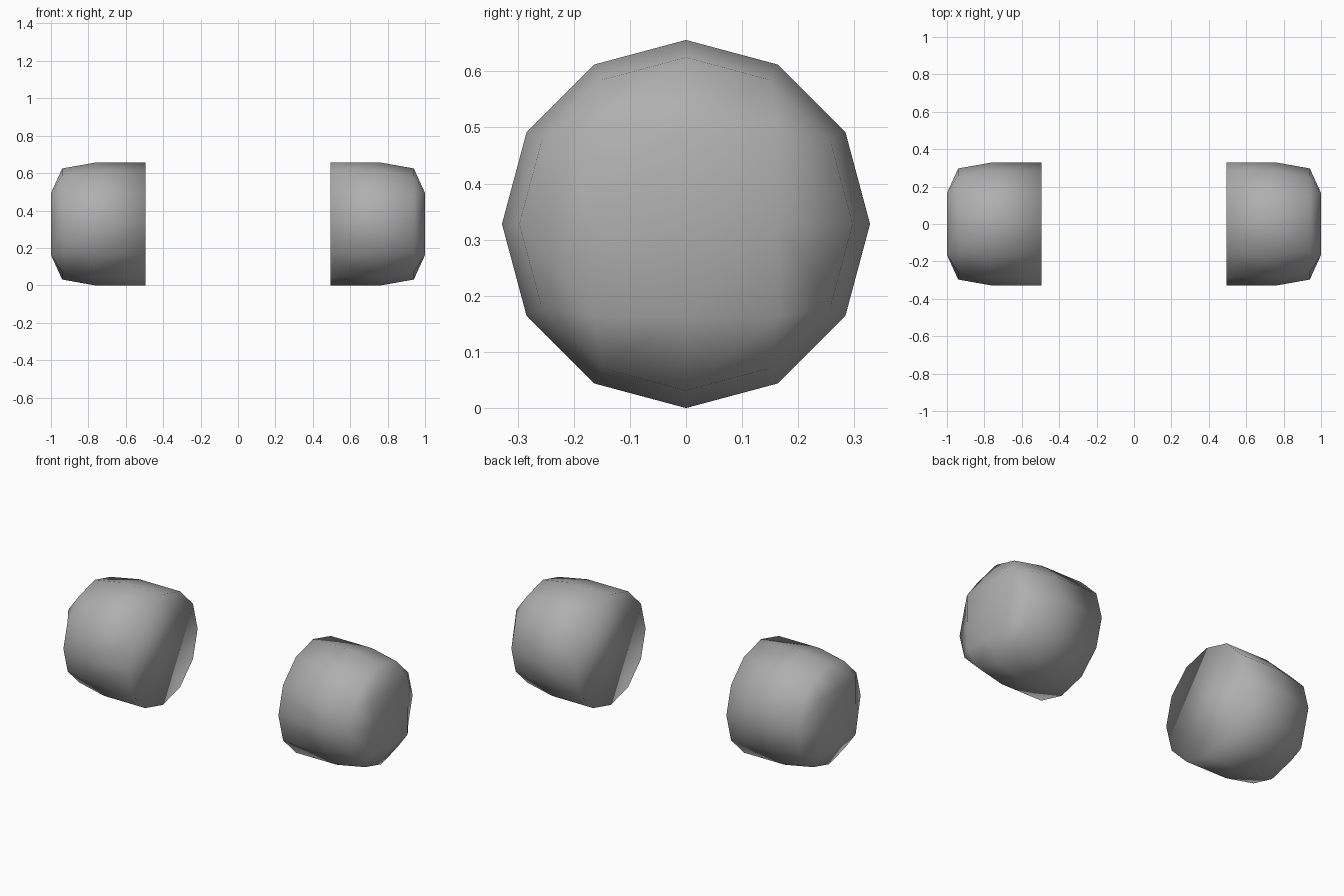
import bpy, bmesh
from math import cos, sin, pi

if "Cube" in bpy.data.objects:
    bpy.data.objects.remove(bpy.data.objects["Cube"])

R = 0.328          # outer radius and height of the axis
SIDES = 12
PROFILE = [(0.495, R), (0.765, R), (0.94, 0.297)]   # (x, radius)
END = 0.165        # half size of the flat square on the outer end

bm = bmesh.new()

# Rings along the x axis, a corner pointing straight up
rings = []
for x, r in PROFILE:
    rings.append([bm.verts.new((x, r * cos(2 * pi * i / SIDES), r * sin(2 * pi * i / SIDES)))
                  for i in range(SIDES)])

# Side walls
for a, b in zip(rings, rings[1:]):
    for i in range(SIDES):
        j = (i + 1) % SIDES
        bm.faces.new((a[i], a[j], b[j], b[i]))

# Flat inner end
bm.faces.new(rings[0][::-1])

# Outer end: square grid joined to the last ring with quads and corner triangles
rim = rings[-1]
square = []
for i in range(8):
    a = i * pi / 4
    r = END if i % 2 == 0 else END * 2 ** 0.5
    square.append(bm.verts.new((1.0, r * cos(a), r * sin(a))))
for q in range(4):
    r0, r1, r2, r3 = (rim[(3 * q + k) % SIDES] for k in range(4))
    m0, c, m1 = (square[(2 * q + k) % 8] for k in range(3))
    bm.faces.new((r0, r1, c, m0))
    bm.faces.new((r1, r2, c))
    bm.faces.new((r2, r3, m1, c))
bm.faces.new(square)

bmesh.ops.recalc_face_normals(bm, faces=bm.faces)
for f in bm.faces:
    f.smooth = True

mesh = bpy.data.meshes.new("end_caps")
bm.to_mesh(mesh)
bm.free()
caps = bpy.data.objects.new("end_caps", mesh)
bpy.context.collection.objects.link(caps)
caps.location.z = R

# Darker grey surface
grey = bpy.data.materials.new("dark_grey")
grey.diffuse_color = (0.43, 0.43, 0.43, 1)
grey.use_nodes = True
grey.node_tree.nodes["Principled BSDF"].inputs["Base Color"].default_value = grey.diffuse_color
mesh.materials.append(grey)

# Matching cap on the other side
mirror = caps.modifiers.new("mirror", 'MIRROR')
mirror.use_axis = (True, False, False)
mirror.use_clip = False
